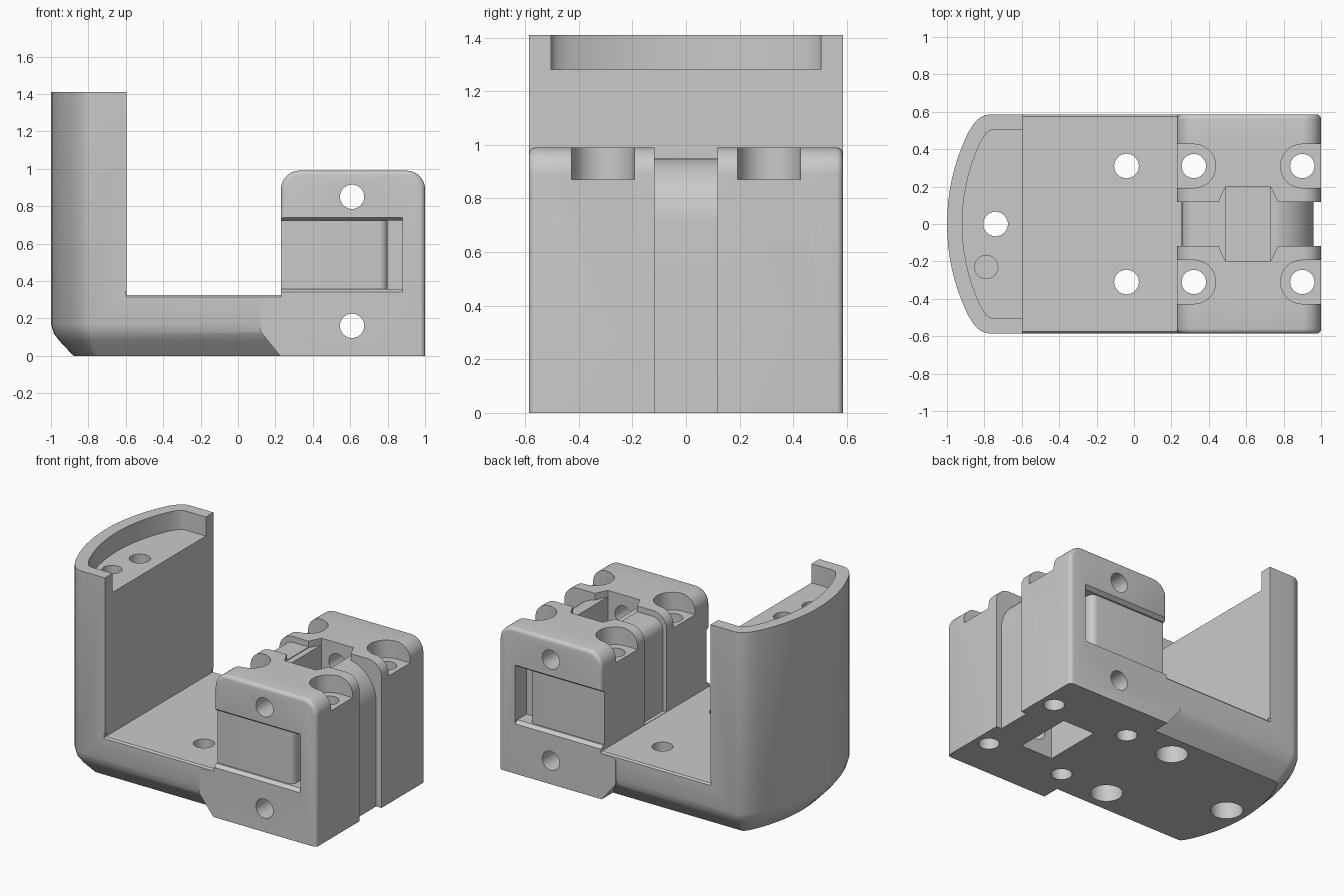
import bpy, bmesh, math
from mathutils import Vector

cube = bpy.data.objects.get("Cube")
if cube:
    bpy.data.objects.remove(cube)

grey = bpy.data.materials.new("light_grey")
grey.use_nodes = True
grey.diffuse_color = (0.59, 0.59, 0.59, 1)
grey.node_tree.nodes["Principled BSDF"].inputs["Base Color"].default_value = (0.59, 0.59, 0.59, 1)

W = 0.585       # half width
FLOOR = 0.325   # top of the base plate


def finish(bm, name):
    bmesh.ops.recalc_face_normals(bm, faces=bm.faces)
    me = bpy.data.meshes.new(name)
    bm.to_mesh(me)
    bm.free()
    me.materials.append(grey)
    ob = bpy.data.objects.new(name, me)
    bpy.context.collection.objects.link(ob)
    return ob


def loft(name, rings):
    """Closed solid through matching rings of points."""
    bm = bmesh.new()
    loops = [[bm.verts.new(p) for p in ring] for ring in rings]
    n = len(loops[0])
    for a, b in zip(loops, loops[1:]):
        for i in range(n):
            j = (i + 1) % n
            bm.faces.new((a[i], a[j], b[j], b[i]))
    bm.faces.new(loops[0])
    bm.faces.new(loops[-1])
    return finish(bm, name)


def prism(name, pts, axis, lo, hi):
    place = {"x": lambda p, a: (a, p[0], p[1]),
             "y": lambda p, a: (p[0], a, p[1]),
             "z": lambda p, a: (p[0], p[1], a)}[axis]
    return loft(name, [[place(p, a) for p in pts] for a in (lo, hi)])


def box(name, x0, x1, y0, y1, z0, z1):
    return prism(name, [(x0, y0), (x1, y0), (x1, y1), (x0, y1)], "z", z0, z1)


def arc(cx, cy, r, a0, a1, n=10):
    return [(cx + r * math.cos(math.radians(a0 + (a1 - a0) * i / n)),
             cy + r * math.sin(math.radians(a0 + (a1 - a0) * i / n))) for i in range(n + 1)]


def rod(name, u, v, r, axis, lo, hi):
    return prism(name, arc(u, v, r, 0, 348.75, 31), axis, lo, hi)


def boolean(target, tool, op="DIFFERENCE"):
    mod = target.modifiers.new(op.lower(), "BOOLEAN")
    mod.operation, mod.solver, mod.object = op, "EXACT", tool
    bpy.context.view_layer.objects.active = target
    bpy.ops.object.modifier_apply(modifier=mod.name)
    bpy.data.objects.remove(tool)


def outline(inset, x_end):
    """Plan outline with a bowed back and rounded corners, rebuilt for each inset."""
    w, r = W - inset, 1.11 - inset
    sweep = math.asin(0.8 * w / r)
    half = []
    for i in range(9):
        a = sweep * i / 8
        half.append(Vector((0.11 - r * math.cos(a), r * math.sin(a))))
    p0 = half[-1]
    c = Vector((p0.x + (w - p0.y) * math.tan(sweep), w))
    p2 = Vector((c.x + 0.07 - 0.4 * inset, w))
    for i in range(1, 9):
        t = i / 8
        half.append(p0 * (1 - t) ** 2 + c * (2 * t * (1 - t)) + p2 * t * t)
    half.append(Vector((x_end, w)))
    return [(p.x, -p.y) for p in reversed(half[1:])] + [(p.x, p.y) for p in half]


# Bowed upright and base plate with a chamfered underside
body = loft("bracket_body", [[(x, y, z) for x, y in outline(d, 0.24)] for z, d in
                             ((0, 0.12), (0.08, 0.045), (0.12, 0.015), (0.17, 0), (1.41, 0))])
boolean(body, box("cut_above_base", -0.595, 0.6, -1, 1, FLOOR, 2))

# Tray in the top of the upright, open toward the block
boolean(body, prism("cut_tray", outline(0.082, -0.5), "z", 1.28, 1.6))
boolean(body, rod("cut_blind_hole", -0.79, -0.23, 0.062, "z", 1.1, 1.5))

# Mounting holes with wide seats underneath
for x, y in ((-0.04, -0.31), (-0.04, 0.31), (-0.74, 0)):
    boolean(body, rod("cut_mount", x, y, 0.066, "z", -0.1, 1.6))
    boolean(body, rod("cut_mount_seat", x, y, 0.1, "z", -0.1, 0.14))

# Small chamfer along the base edges
for s in (-1, 1):
    edge = [(s * 0.6, 0.295), (s * 0.6, 0.345), (s * 0.56, 0.345)]
    boolean(body, prism("cut_base_edge", edge, "x", -0.6, 0.3))

# Clamp block with rounded top corners, a hair wider than the base
profile = ([(0.225, 0), (1, 0)] + arc(0.9, 0.89, 0.1, 0, 90)
           + arc(0.33, 0.89, 0.1, 90, 180) + [(0.23, 0.31), (0.12, 0.3), (0.12, 0.13)])
block = prism("clamp_block", profile, "y", -W - 0.001, W + 0.001)
bm = bmesh.new()
bm.from_mesh(block.data)
rim = []
for e in bm.edges:
    a, b = e.verts
    mid = (a.co + b.co) / 2
    if abs(a.co.y - b.co.y) < 0.01 and (mid.z > 0.5 or mid.x > 0.95):
        rim.append(e)
bmesh.ops.bevel(bm, geom=rim, offset=0.025, segments=4, profile=0.5, affect="EDGES")
bm.to_mesh(block.data)
bm.free()

# Strap groove round the block
groove = ([(1.1, -0.1), (1.1, 1.1), (0.1, 1.1), (0.1, FLOOR + 0.002), (0.255, FLOOR + 0.002)]
          + arc(0.335, 0.87, 0.08, 180, 90, 8) + arc(0.72, 0.71, 0.24, 90, 0, 14)
          + [(0.96, -0.1)])
boolean(block, prism("cut_groove", groove, "y", -0.118, 0.118))

# Central well, flared at the top, and matching opening underneath
flare = [(0.45, -0.117), (0.49, -0.2), (0.73, -0.2), (0.77, -0.117),
         (0.77, 0.117), (0.73, 0.2), (0.49, 0.2), (0.45, 0.117)]
boolean(block, prism("cut_flare", flare, "z", 0.945, 1.2))
boolean(block, box("cut_well", 0.49, 0.73, -0.2, 0.2, 0.7, 1.1))
boolean(block, box("cut_under", 0.49, 0.73, -0.2, 0.2, -0.1, 0.34))

for s in (-1, 1):
    # Side window with sloped lips and a raised, round-edged panel
    y = sorted((s * 0.46, s * 0.7))
    boolean(block, box("cut_window", 0.1, 0.88, y[0], y[1], 0.358, 0.722))
    lips = [(s * 0.61, 0.323), (s * 0.61, 0.757), (s * 0.555, 0.718), (s * 0.555, 0.362)]
    boolean(block, prism("cut_lips", lips, "x", 0.09, 0.879))
    panel = [(0.23, s * 0.44), (0.8, s * 0.44)] + [
        (u, s * v) for u, v in arc(0.755, 0.505, 0.045, 0, 90, 6)] + [(0.23, s * 0.55)]
    boolean(block, prism("window_panel", panel, "z", 0.345, 0.735), "UNION")

    # Screw holes with open-ended head seats
    for x, way in ((0.32, -1), (0.9, 1)):
        seat = [(x - way * (p - x), q) for p, q in arc(x, s * 0.31, 0.117, -90, 90, 16)]
        reach = x + way * 0.3
        seat += [(reach, seat[-1][1]), (reach, seat[0][1])]
        boolean(block, prism("cut_seat", seat, "z", 0.87, 1.2))
        boolean(block, rod("cut_screw", x, s * 0.31, 0.065, "z", -0.1, 1.2))

# Cross holes through the block
for z in (0.16, 0.85):
    boolean(block, rod("cut_cross", 0.61, z, 0.065, "y", -1, 1))

# Join the finished block to the base
boolean(body, block, "UNION")

bpy.ops.object.select_all(action="DESELECT")
body.select_set(True)
bpy.context.view_layer.objects.active = body
bpy.ops.object.shade_smooth_by_angle(angle=math.radians(28))
